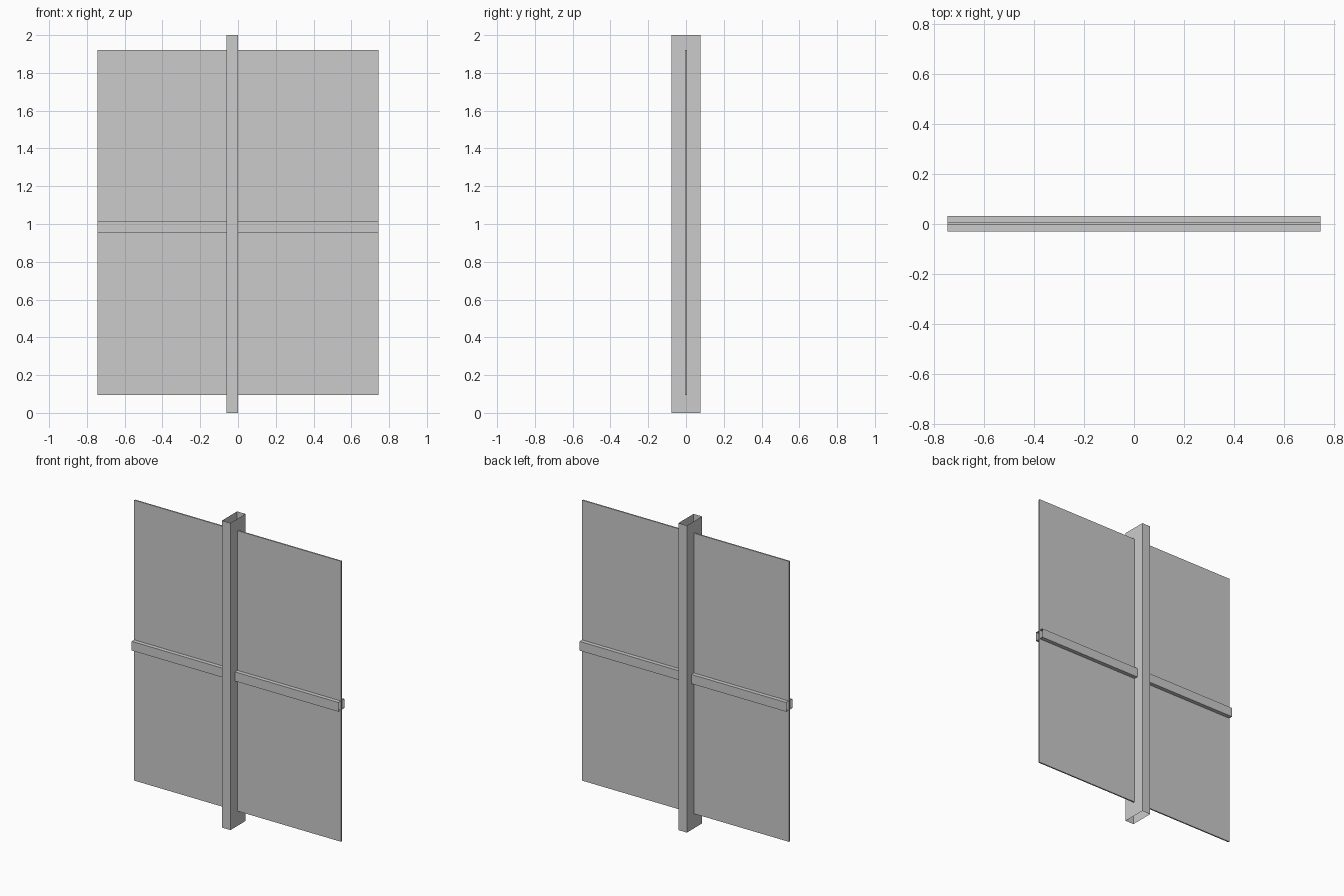
import bpy, bmesh
from mathutils import Vector

if "Cube" in bpy.data.objects:
    bpy.data.objects.remove(bpy.data.objects["Cube"])


def box(name, lo, hi, open_axis=None):
    """Box between two corners; open_axis removes both end faces (thin-walled tube)."""
    lo, hi = Vector(lo), Vector(hi)
    bm = bmesh.new()
    bmesh.ops.create_cube(bm, size=1)
    for v in bm.verts:
        v.co = [(lo[i] + hi[i]) / 2 + v.co[i] * (hi[i] - lo[i]) for i in range(3)]
    if open_axis is not None:
        bm.normal_update()
        ends = [f for f in bm.faces if abs(f.normal[open_axis]) > 0.9]
        bmesh.ops.delete(bm, geom=ends, context='FACES_ONLY')
    mesh = bpy.data.meshes.new(name)
    bm.to_mesh(mesh)
    bm.free()
    obj = bpy.data.objects.new(name, mesh)
    bpy.context.collection.objects.link(obj)
    return obj


HALF_W = 0.745

# Upright hollow post, open at top and bottom
box("vertical_mullion", (-0.061, -0.078, 0), (0, 0.078, 2), open_axis=2)

# Horizontal hollow rail running through the post, open at both ends
box("horizontal_transom", (-HALF_W, -0.03, 0.952), (HALF_W, 0.031, 1.012), open_axis=0)

# Thin sheet running through both
box("glazing_panel", (-HALF_W, -0.004, 0.095), (HALF_W, 0.005, 1.922))
